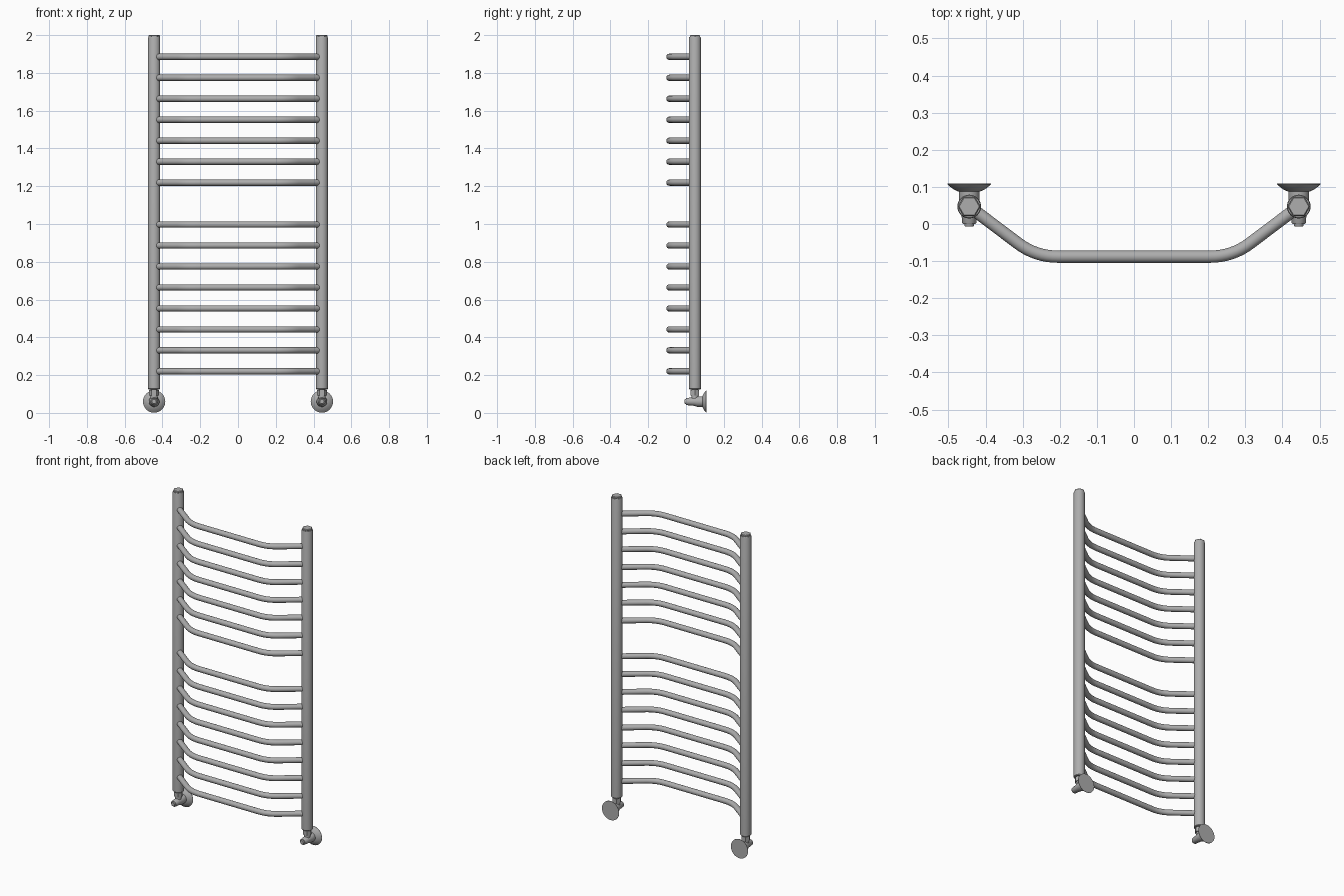
import bpy, bmesh, math
from mathutils import Vector, Matrix

cube = bpy.data.objects.get("Cube")
if cube:
    bpy.data.objects.remove(cube)

metal = bpy.data.materials.new("brushed grey metal")
metal.use_nodes = True
GREY = (0.42, 0.42, 0.42, 1)
metal.diffuse_color = GREY
metal.node_tree.nodes["Principled BSDF"].inputs["Base Color"].default_value = GREY

POST_X, POST_Y, POST_R = 0.444, 0.047, 0.032
VALVE_Z = 0.06


def finish(bm, name, angle=35):
    """Turn a bmesh into a named, shaded object."""
    bmesh.ops.recalc_face_normals(bm, faces=bm.faces[:])
    mesh = bpy.data.meshes.new(name)
    bm.to_mesh(mesh)
    bm.free()
    mesh.materials.append(metal)
    obj = bpy.data.objects.new(name, mesh)
    bpy.context.collection.objects.link(obj)
    bpy.ops.object.select_all(action='DESELECT')
    obj.select_set(True)
    bpy.context.view_layer.objects.active = obj
    bpy.ops.object.shade_smooth_by_angle(angle=math.radians(angle))
    return obj


def lathe(name, profile, origin, along_y=False, sides=32):
    """Spin (radius, distance) pairs about z, or about y, with closed ends."""
    bm = bmesh.new()
    rings = []
    for r, h in profile:
        ring = []
        for i in range(sides):
            a = math.tau * i / sides
            u, v = r * math.cos(a), r * math.sin(a)
            ring.append(bm.verts.new((u, h, v) if along_y else (u, v, h)))
        rings.append(ring)
    for low, high in zip(rings, rings[1:]):
        for i in range(sides):
            j = (i + 1) % sides
            bm.faces.new((low[i], low[j], high[j], high[i]))
    bm.faces.new(rings[0])
    bm.faces.new(rings[-1])
    bmesh.ops.translate(bm, verts=bm.verts[:], vec=origin)
    return finish(bm, name)


def rail_path():
    """Bowed path with two rounded corners, ending inside the posts."""
    end, corner = Vector((-POST_X, POST_Y, 0)), Vector((-0.265, -0.088, 0))
    reach = 0.06
    a = corner + (end - corner).normalized() * reach
    b = corner + Vector((reach, 0, 0))
    half = [end.lerp(a, 0.05)]
    for i in range(9):
        t = i / 8
        half.append(a.lerp(corner, t).lerp(corner.lerp(b, t), t))
    return half + [Vector((-p.x, p.y, 0)) for p in reversed(half)]


def rail(name, z, radius=0.0165, sides=20):
    """Sweep a circle along the flat rail path."""
    bm = bmesh.new()
    path, rings = rail_path(), []
    for i, p in enumerate(path):
        d = (path[min(i + 1, len(path) - 1)] - path[max(i - 1, 0)]).normalized()
        side = Vector((-d.y, d.x, 0))
        rings.append([bm.verts.new(p + Vector((0, 0, z)) + radius *
                      (side * math.cos(math.tau * k / sides) +
                       Vector((0, 0, math.sin(math.tau * k / sides)))))
                      for k in range(sides)])
    for r1, r2 in zip(rings, rings[1:]):
        for k in range(sides):
            m = (k + 1) % sides
            bm.faces.new((r1[k], r1[m], r2[m], r2[k]))
    bm.faces.new(rings[0])
    bm.faces.new(rings[-1])
    finish(bm, name)


# Cross rails: eight below the gap, seven above
for n in range(16):
    if n != 8:
        rail(f"rail_{n + 1}", 0.22 + 0.111 * n)

for label, s in (("left", 1), ("right", -1)):
    foot = (s * POST_X, POST_Y, 0)
    # Upright post with a slightly chamfered top
    lathe(f"{label}_post", [(0.029, 0.125), (POST_R, 0.128), (POST_R, 1.985),
                            (0.03, 1.99)], foot)
    # Hexagonal plug on top
    lathe(f"{label}_top_plug", [(0.03, 1.985), (0.03, 1.997), (0.027, 2)],
          foot, sides=6)
    # Valve neck and its union nut
    lathe(f"{label}_valve_neck", [(0.018, VALVE_Z), (0.018, 0.127)], foot)
    lathe(f"{label}_union_nut", [(0.026, 0.093), (0.026, 0.12)], foot, sides=6)
    # Valve body, widening towards the wall, with a small front spindle
    axis = (s * POST_X, 0, VALVE_Z)
    lathe(f"{label}_valve_body", [(0.017, 0.0), (0.019, 0.003), (0.022, 0.04),
                                  (0.028, 0.06), (0.028, 0.092)], axis, True)
    lathe(f"{label}_valve_spindle", [(0.011, -0.007), (0.013, -0.004),
                                     (0.013, 0.005)], axis, True)
    # Flared wall flange
    lathe(f"{label}_wall_flange", [(0.025, 0.086), (0.033, 0.089), (0.043, 0.094),
                                   (0.052, 0.101), (0.059, 0.107), (0.059, 0.109)],
          axis, True)
